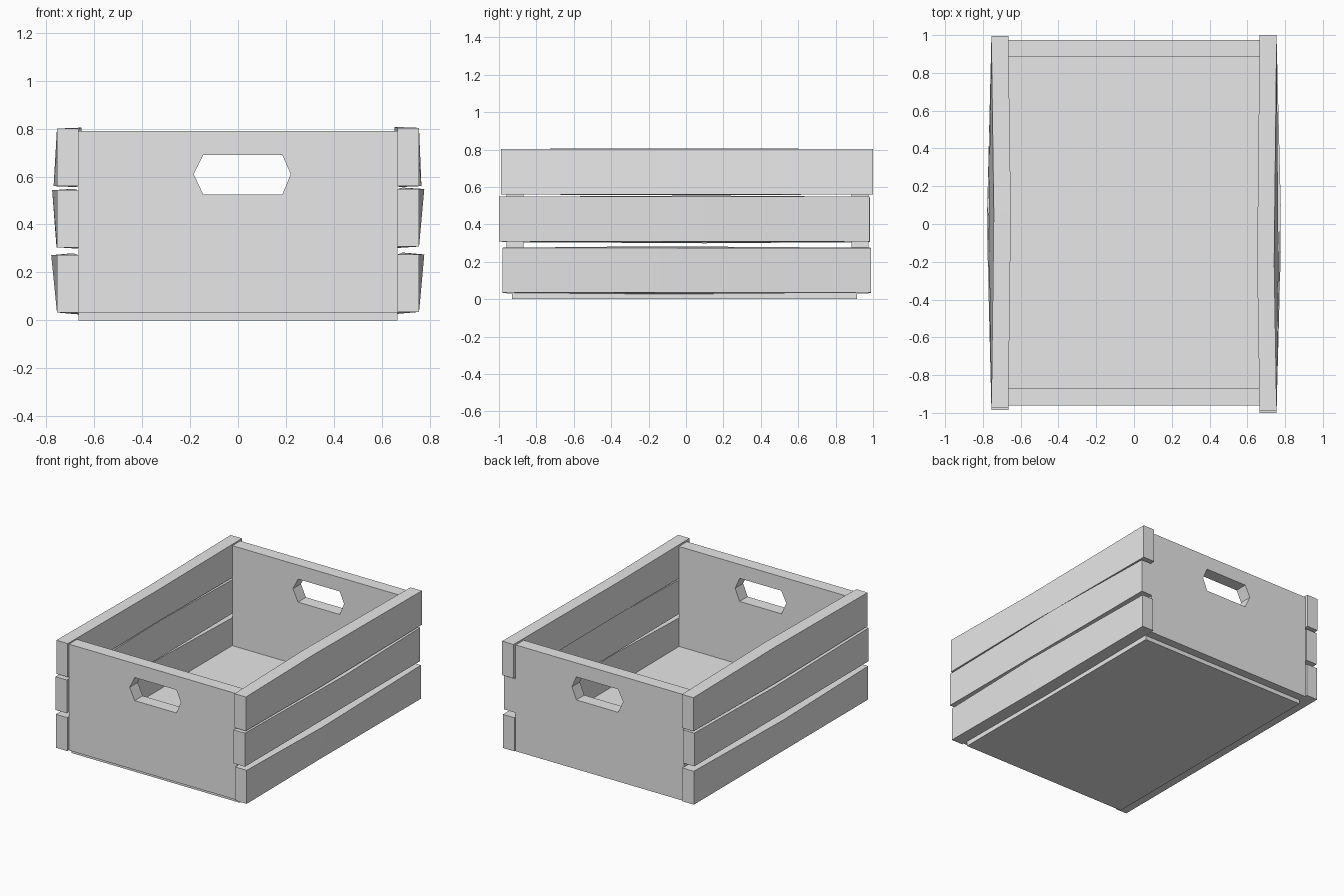
import bpy
import bmesh
from mathutils import Vector

cube = bpy.data.objects.get("Cube")
if cube:
    bpy.data.objects.remove(cube, do_unlink=True)

GREY = (0.8, 0.8, 0.8, 1)
mat = bpy.data.materials.new("pale grey wood")
mat.use_nodes = True
mat.diffuse_color = GREY
mat.node_tree.nodes["Principled BSDF"].inputs["Base Color"].default_value = GREY

HALF = 0.665  # half width of the end panels and floor


def finish(bm, name):
    bmesh.ops.recalc_face_normals(bm, faces=bm.faces)
    mesh = bpy.data.meshes.new(name)
    bm.to_mesh(mesh)
    bm.free()
    mesh.materials.append(mat)
    obj = bpy.data.objects.new(name, mesh)
    bpy.context.collection.objects.link(obj)
    return obj


def box(name, low, high):
    bm = bmesh.new()
    bmesh.ops.create_cube(bm, size=1)
    for v in bm.verts:
        v.co = Vector([(a + b) / 2 + c * (b - a) for a, b, c in zip(low, high, v.co)])
    return finish(bm, name)


def end_panel(name, y0, y1):
    """Board with a six-sided hand hole, extruded through its thickness."""
    outline = [(-HALF, 0.03), (HALF, 0.03), (HALF, 0.79), (-HALF, 0.79)]
    hole = [(-0.185, 0.61), (-0.145, 0.69), (0.185, 0.69),
            (0.22, 0.61), (0.185, 0.525), (-0.145, 0.525)]
    bm = bmesh.new()
    edges = []
    for loop in (outline, hole):
        verts = [bm.verts.new((x, y0, z)) for x, z in loop]
        edges += [bm.edges.new((a, b)) for a, b in zip(verts, verts[1:] + verts[:1])]
    bmesh.ops.triangle_fill(bm, edges=edges, use_beauty=True, normal=(0, -1, 0))
    ext = bmesh.ops.extrude_face_region(bm, geom=list(bm.faces))
    moved = [g for g in ext["geom"] if isinstance(g, bmesh.types.BMVert)]
    bmesh.ops.translate(bm, verts=moved, vec=(0, y1 - y0, 0))
    return finish(bm, name)


def slat(name, side, y0, y1, z0, z1, bend_y, top, bottom, lift):
    """Side board whose middle section is warped outward or inward."""
    bm = bmesh.new()
    rings = []
    for y, w in ((y0, 0), (bend_y, 1), (y1, 0)):
        section = [(HALF + w * bottom, z0 - w * lift), (0.755 + w * bottom, z0),
                   (0.755 + w * top, z1), (HALF + w * top, z1 + w * lift)]
        rings.append([bm.verts.new((side * x, y, z)) for x, z in section])
    for a, b in zip(rings, rings[1:]):
        for i in range(4):
            j = (i + 1) % 4
            bm.faces.new((a[i], a[j], b[j], b[i]))
    bm.faces.new(rings[0])
    bm.faces.new(rings[-1])
    return finish(bm, name)


# Floor and the two ends
box("floor", (-HALF, -0.93, 0), (HALF, 0.915, 0.075))
end_panel("front_panel", -0.96, -0.87)
end_panel("back_panel", 0.885, 0.975)

# Three slats on each side
slat("left_top_slat", 1, -0.99, 1.0, 0.56, 0.803, -0.2, -0.013, 0.01, 0.004)
slat("left_middle_slat", 1, -1.0, 0.98, 0.308, 0.548, 0.1, 0.022, 0.0, 0.006)
slat("left_bottom_slat", 1, -0.98, 0.99, 0.035, 0.275, -0.15, 0.022, -0.005, 0.008)
slat("right_top_slat", -1, -0.975, 0.995, 0.56, 0.8, 0.05, -0.013, 0.014, 0.004)
slat("right_middle_slat", -1, -0.985, 0.985, 0.305, 0.543, 0.1, 0.02, 0.002, 0.006)
slat("right_bottom_slat", -1, -0.98, 0.99, 0.033, 0.272, 0.0, 0.024, 0.0, 0.008)
